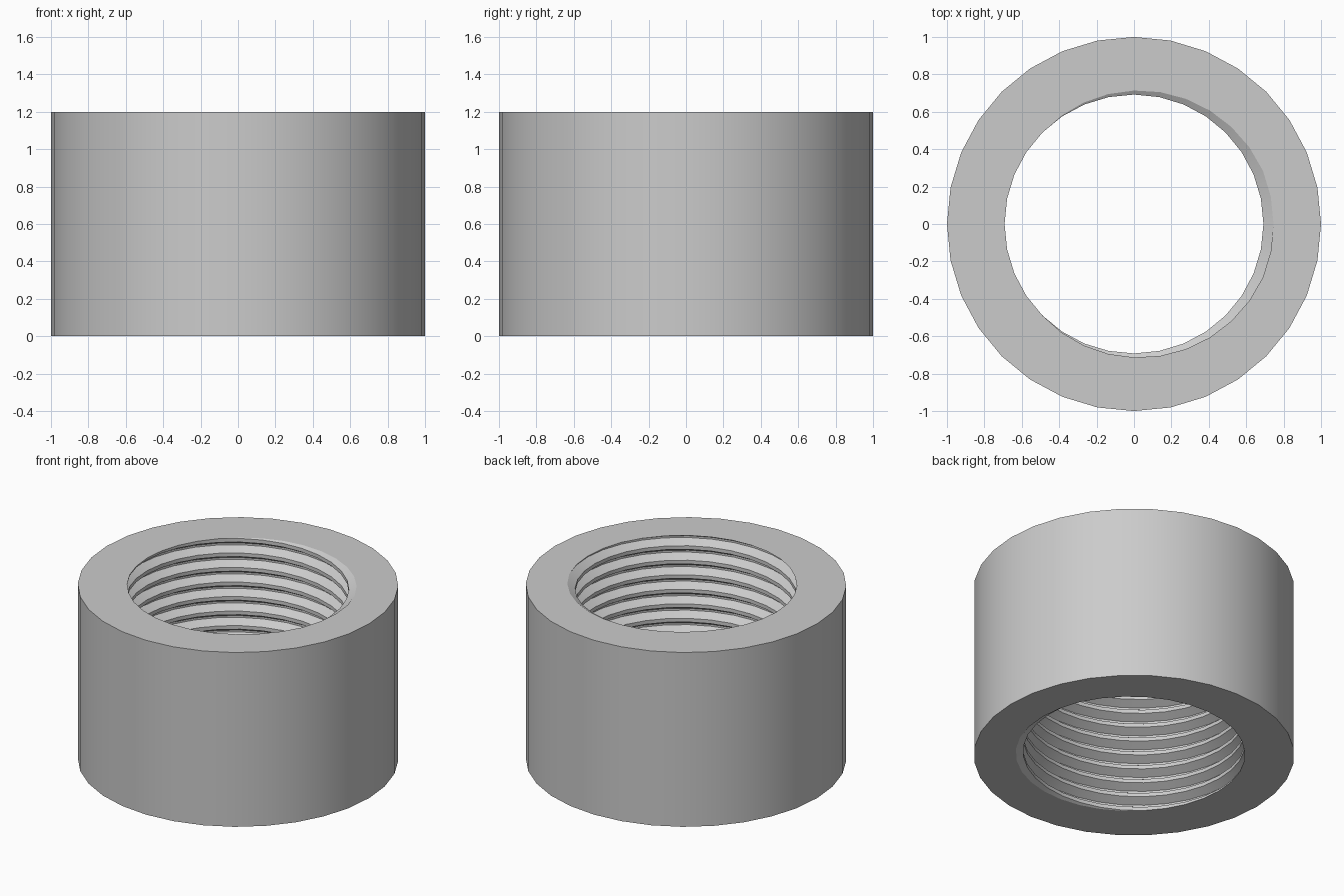
import bpy, bmesh, math

cube = bpy.data.objects.get("Cube")
if cube:
    bpy.data.objects.remove(cube, do_unlink=True)

SEGMENTS = 32
HEIGHT = 1.2
PITCH = 0.1
OUTER, CREST, ROOT = 1.0, 0.692, 0.746

grey = bpy.data.materials.new("plain grey")
grey.use_nodes = True
colour = (0.6, 0.6, 0.6, 1)
grey.diffuse_color = colour
grey.node_tree.nodes["Principled BSDF"].inputs["Base Color"].default_value = colour

bm = bmesh.new()


def around(radius, z, turn):
    a = math.tau * turn
    return bm.verts.new((radius * math.cos(a), radius * math.sin(a), z))


# Right-handed thread: one tooth profile per pitch (height fraction, radius)
tooth = [(-1/16, ROOT), (1/16, ROOT), (3/8, CREST), (5/8, CREST)]
turns = round(HEIGHT / PITCH)
columns = []
for i in range(SEGMENTS + 1):
    turn = i / SEGMENTS
    columns.append([around(r, PITCH * (k + turn + f), turn)
                    for k in range(-2, turns + 2) for f, r in tooth])
for a, b in zip(columns, columns[1:]):
    for j in range(len(a) - 1):
        bm.faces.new((a[j], a[j + 1], b[j + 1], b[j]))
bmesh.ops.remove_doubles(bm, verts=bm.verts[:], dist=1e-5)

# Trim the thread flush with both end planes
for z, up in ((0, -1), (HEIGHT, 1)):
    bmesh.ops.bisect_plane(bm, geom=bm.verts[:] + bm.edges[:] + bm.faces[:],
                           dist=1e-5, plane_co=(0, 0, z),
                           plane_no=(0, 0, up), clear_outer=True)

# Smooth outer wall
low = [around(OUTER, 0, i / SEGMENTS) for i in range(SEGMENTS)]
high = [around(OUTER, HEIGHT, i / SEGMENTS) for i in range(SEGMENTS)]
for i in range(SEGMENTS):
    n = (i + 1) % SEGMENTS
    bm.faces.new((low[i], low[n], high[n], high[i]))

# Flat end rings between the wall and the thread
for z, up in ((0, -1), (HEIGHT, 1)):
    rim = [e for e in bm.edges if e.is_boundary
           and all(abs(v.co.z - z) < 1e-4 for v in e.verts)]
    bmesh.ops.triangle_fill(bm, edges=rim, use_beauty=True, normal=(0, 0, up))
bmesh.ops.recalc_face_normals(bm, faces=bm.faces[:])

mesh = bpy.data.meshes.new("threaded_ring")
bm.to_mesh(mesh)
bm.free()
mesh.materials.append(grey)
ring = bpy.data.objects.new("threaded_ring", mesh)
bpy.context.collection.objects.link(ring)
bpy.context.view_layer.objects.active = ring
ring.select_set(True)
bpy.ops.object.shade_smooth_by_angle(angle=math.radians(28))
